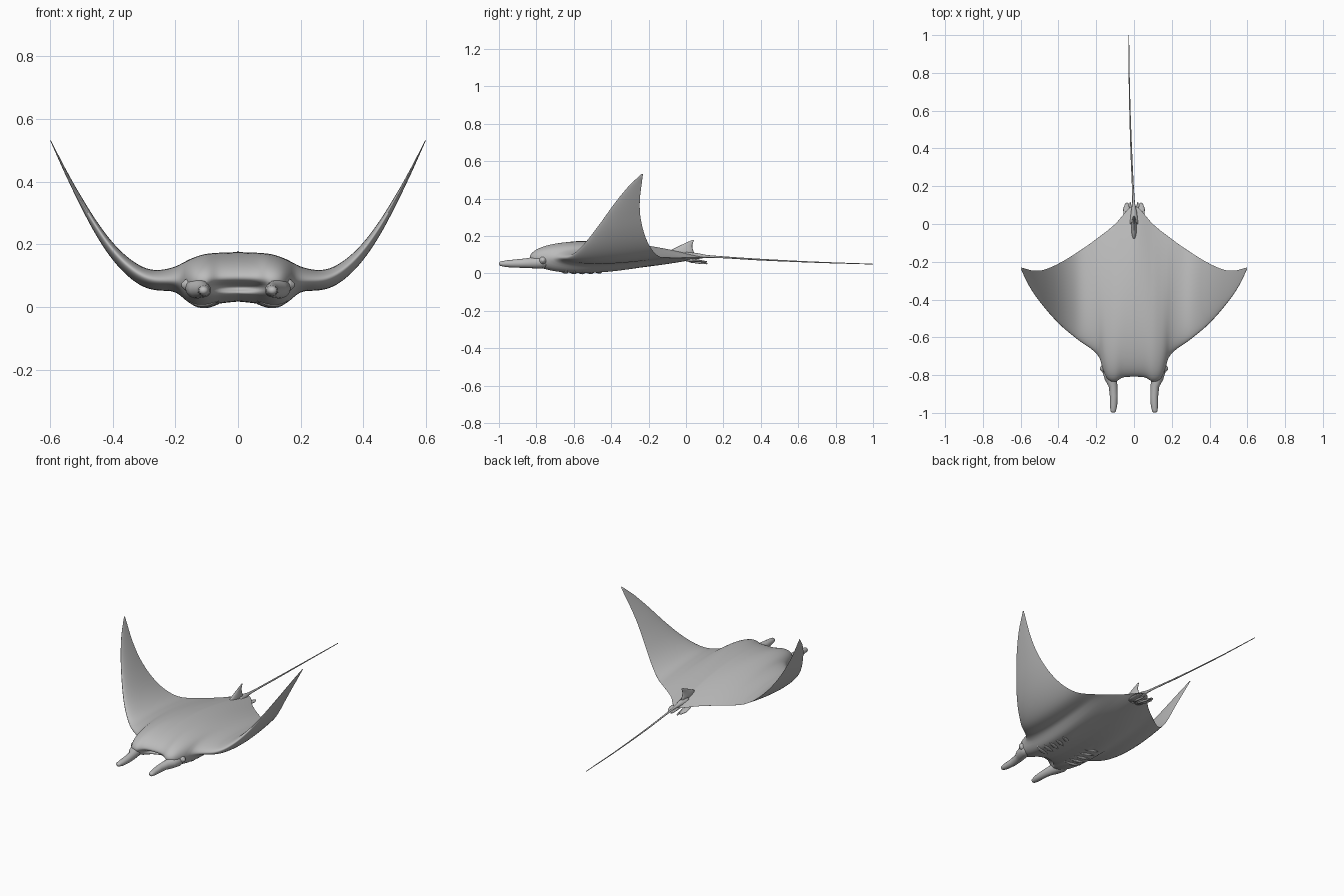
import bpy, bmesh, math
from mathutils import Vector

cube = bpy.data.objects.get("Cube")
if cube:
    bpy.data.objects.remove(cube, do_unlink=True)

skin = bpy.data.materials.new("soft grey")
skin.use_nodes = True
GREY = (0.5, 0.5, 0.5, 1)
skin.diffuse_color = GREY
skin.node_tree.nodes["Principled BSDF"].inputs["Base Color"].default_value = GREY


def curve(points):
    """Smooth function through (position, value) points."""
    n = len(points)

    def slope(i):
        a, b = points[max(i - 1, 0)], points[min(i + 1, n - 1)]
        return (b[1] - a[1]) / (b[0] - a[0])

    def value(x):
        x = min(max(x, points[0][0]), points[-1][0])
        i = max(k for k in range(n - 1) if points[k][0] <= x)
        (xa, ya), (xb, yb) = points[i], points[i + 1]
        h = xb - xa
        t = (x - xa) / h
        s = t * t * (3 - 2 * t)
        return (ya + (yb - ya) * s + h * slope(i) * t * (1 - t) ** 2
                - h * slope(i + 1) * t * t * (1 - t))
    return value


def loft(name, rings):
    """Skin a row of closed rings and cap both ends."""
    bm = bmesh.new()
    rows = [[bm.verts.new(p) for p in ring] for ring in rings]
    n = len(rows[0])
    for a, b in zip(rows, rows[1:]):
        for i in range(n):
            j = (i + 1) % n
            bm.faces.new((a[i], a[j], b[j], b[i]))
    bm.faces.new(rows[0])
    bm.faces.new(rows[-1])
    bmesh.ops.recalc_face_normals(bm, faces=bm.faces)
    mesh = bpy.data.meshes.new(name)
    bm.to_mesh(mesh)
    bm.free()
    mesh.materials.append(skin)
    mesh.shade_smooth()
    obj = bpy.data.objects.new(name, mesh)
    bpy.context.collection.objects.link(obj)
    return obj


def ellipse(centre, u, v, n=16):
    c, u, v = Vector(centre), Vector(u), Vector(v)
    return [c + u * math.cos(a) + v * math.sin(a)
            for a in (math.tau * i / n for i in range(n))]


def limb(name, stations, n=16):
    """Loft of (x, y, z, half width, half height) along y, rounded at the tip."""
    x, y, z, w, h = stations[-1]
    step = w * 0.8
    ends = [(x, y + math.copysign(step * math.sin(a), y - stations[0][1]), z,
             w * math.cos(a), h * math.cos(a)) for a in (0.5, 1.0, 1.4)]
    return loft(name, [ellipse((x, y, z), (w, 0, 0), (0, 0, h), n)
                       for x, y, z, w, h in stations + ends])


# Outline and thickness of body and wings, by distance from the middle
lead = curve([(0, -.81), (.06, -.815), (.1, -.835), (.14, -.82), (.165, -.77),
              (.18, -.715), (.21, -.675), (.3, -.61), (.4, -.525), (.5, -.41),
              (.56, -.32), (.598, -.24)])
trail = curve([(0, .1), (.03, .08), (.1, 0), (.2, -.08), (.3, -.15), (.4, -.21),
               (.48, -.243), (.53, -.247), (.57, -.238), (.598, -.23)])
middle = curve([(0, .085), (.25, .085), (.3, .095), (.35, .127), (.4, .178),
                (.45, .248), (.5, .334), (.55, .43), (.598, .53)])
upper = curve([(0, .09), (.1, .085), (.15, .07), (.2, .045), (.25, .033),
               (.35, .03), (.45, .024), (.55, .01), (.598, .003)])
lower = curve([(0, .068), (.05, .073), (.11, .082), (.15, .074), (.2, .038),
               (.25, .033), (.35, .03), (.45, .024), (.55, .01), (.598, .003)])


def bulge(t):
    return math.sqrt(max(t, 0)) * max(1 - t, 0) / 0.385


def section(x, count=96):
    s = abs(x)
    front, back = lead(s), trail(s)
    ring = []
    for i in range(count):
        a = math.tau * i / count
        t = (1 - math.cos(a)) / 2
        y = front + (back - front) * t
        dz = bulge(t) * (upper(s) if a < math.pi else -lower(s))
        # Mouth hollow under the upper lip
        if s < 0.1 and t < 0.15:
            y += 0.07 * (1 - (s / 0.1) ** 2) * math.exp(-((dz + .022) / .015) ** 2)
        ring.append((x, y, middle(s) + dz))
    return ring


HALF = 70
loft("body_and_wings", [section(0.598 * i / HALF) for i in range(-HALF, HALF + 1)])


def belly(x, y):
    s = abs(x)
    t = (y - lead(s)) / (trail(s) - lead(s))
    return middle(s) - lower(s) * bulge(t)


for side, label in ((1, "left"), (-1, "right")):
    # Horn-like lobes beside the mouth
    limb(label + "_head_lobe", [
        (side * .13, -.72, .065, .03, .03), (side * .132, -.78, .06, .036, .034),
        (side * .122, -.825, .057, .032, .029), (side * .111, -.86, .055, .023, .025),
        (side * .107, -.91, .053, .021, .022), (side * .108, -.96, .052, .019, .018),
        (side * .11, -.987, .052, .015, .013)])

    # Eye with a low socket ring
    for part, radius, out in (("eye_socket", .02, .158), ("eye", .013, .168)):
        bpy.ops.mesh.primitive_uv_sphere_add(segments=20, ring_count=12, radius=radius,
                                             location=(side * out, -.765, .07))
        eye = bpy.context.object
        eye.name = label + "_" + part
        eye.data.materials.append(skin)
        eye.data.shade_smooth()

    # Five overlapping gill flaps on the belly
    for g in range(5):
        rings = []
        for k in range(13):
            f = k / 12
            x = side * (.06 + .1 * f - .008 * g * f)
            y = -.67 + .045 * g + .03 * math.sin(f * math.pi / 2)
            w = math.sin(math.pi * (.04 + .92 * f))
            rings.append(ellipse((x, y, belly(x, y)), (0, .014 * w, -.003 * w),
                                 (0, .002 * w, .006 * w), 10))
        loft(f"{label}_gill_flap_{g + 1}", rings)

    # Pelvic fins either side of the tail root
    limb(label + "_pelvic_fin", [
        (side * .02, 0, .075, .02, .012), (side * .032, .04, .07, .022, .008),
        (side * .04, .08, .066, .018, .006), (side * .038, .105, .063, .01, .004)])
    limb(label + "_clasper", [
        (side * .014, .02, .065, .008, .007), (side * .018, .08, .056, .007, .006),
        (side * .02, .112, .053, .004, .004)], 10)

# Dorsal fin: stacked thin slices, swept backwards
slices = [(.09, -.1, .05, .016), (.125, -.08, .038, .013), (.14, -.05, .034, .009),
          (.155, -.02, .034, .006), (.168, .008, .039, .004), (.178, .03, .042, .002)]
loft("dorsal_fin", [ellipse((0, (a + b) / 2, z), (w, 0, 0), (0, (b - a) / 2, 0), 20)
                    for z, a, b, w in slices])

# Whip tail
drift = curve([(0, 0), (.08, -.001), (.4, -.015), (.7, -.024), (1, -.028)])
drop = curve([(0, .092), (.1, .092), (.4, .074), (.7, .06), (1, .05)])
girth = curve([(0, .026), (.06, .016), (.12, .007), (.4, .0045), (.998, .002)])
limb("tail", [(drift(y), y, drop(y), girth(y), girth(y))
              for y in (.998 * i / 60 for i in range(61))], 12)
